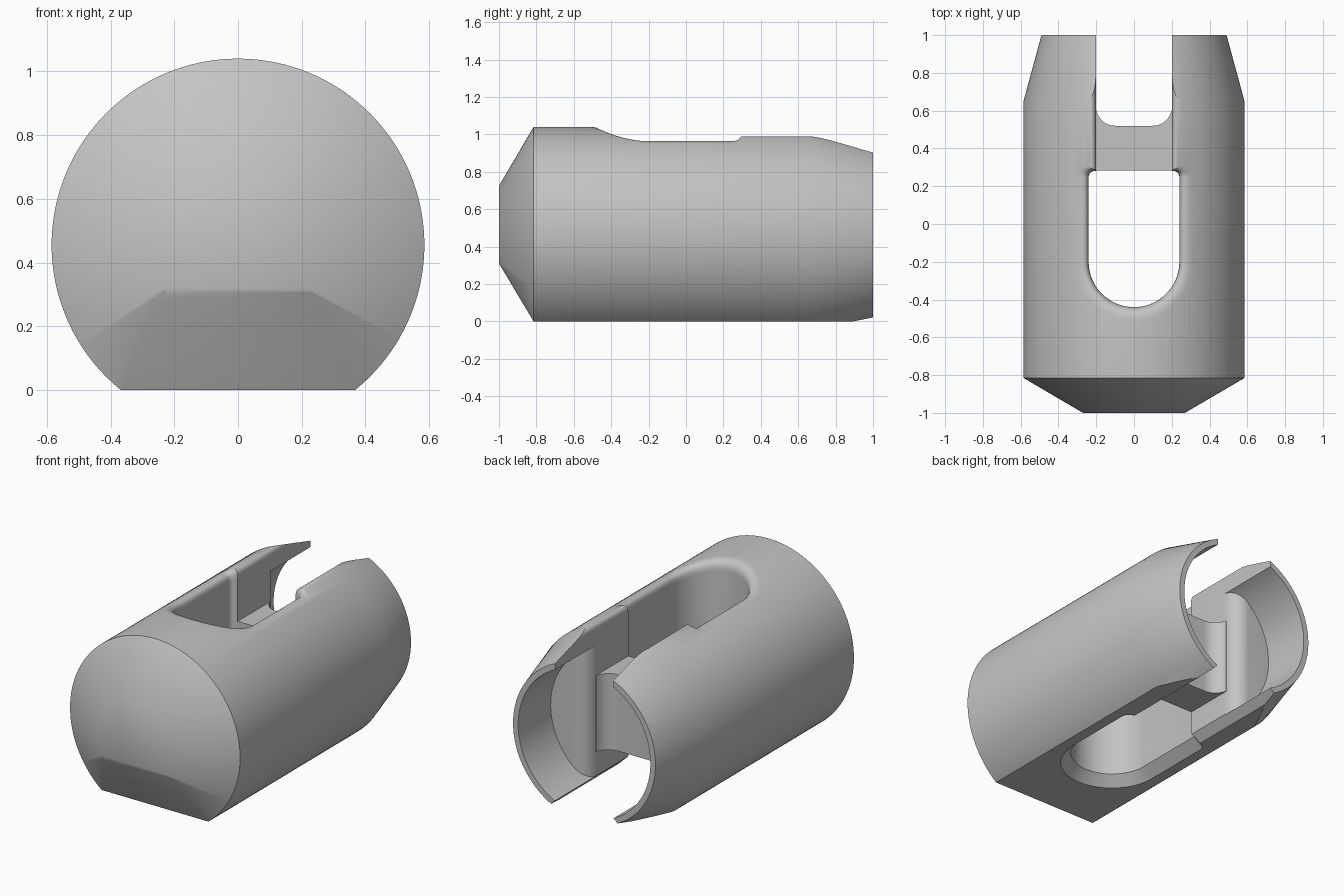
import bpy, bmesh
from math import sin, cos, pi, sqrt

if "Cube" in bpy.data.objects:
    bpy.data.objects.remove(bpy.data.objects["Cube"], do_unlink=True)

R, AXIS = 0.585, 0.455          # barrel radius and height of its axis

metal = bpy.data.materials.new("plain_grey")
metal.use_nodes = True
grey = (0.55, 0.55, 0.55, 1)
metal.diffuse_color = grey
metal.node_tree.nodes["Principled BSDF"].inputs["Base Color"].default_value = grey


def loft(name, rings):
    """Closed solid through rings that all have the same point count."""
    bm = bmesh.new()
    loops = [[bm.verts.new(p) for p in ring] for ring in rings]
    n = len(loops[0])
    for a, b in zip(loops, loops[1:]):
        for i in range(n):
            j = (i + 1) % n
            bm.faces.new((a[i], a[j], b[j], b[i]))
    bm.faces.new(loops[0])
    bm.faces.new(loops[-1])
    bmesh.ops.recalc_face_normals(bm, faces=bm.faces)
    mesh = bpy.data.meshes.new(name)
    bm.to_mesh(mesh)
    bm.free()
    mesh.materials.append(metal)
    obj = bpy.data.objects.new(name, mesh)
    bpy.context.collection.objects.link(obj)
    return obj


def lathe(name, stations, n=144):
    return loft(name, [[(r * cos(2 * pi * i / n), y, AXIS + r * sin(2 * pi * i / n))
                        for i in range(n)] for y, r in stations])


def prism(name, outline, z0, z1):
    return loft(name, [[(x, y, z) for x, y in outline] for z in (z0, z1)])


def combine(obj, tool, operation="DIFFERENCE"):
    """Apply a boolean and discard the tool."""
    tool.hide_render = True
    mod = obj.modifiers.new("cut", "BOOLEAN")
    mod.operation, mod.solver, mod.object = operation, "EXACT", tool
    bpy.ops.object.select_all(action="DESELECT")
    bpy.context.view_layer.objects.active = obj
    obj.select_set(True)
    bpy.ops.object.modifier_apply(modifier=mod.name)
    bpy.data.objects.remove(tool, do_unlink=True)


def arc(cx, cy, rx, ry, a0, a1, n):
    return [(cx + rx * cos(pi * (a0 + (a1 - a0) * i / n) / 180),
             cy + ry * sin(pi * (a0 + (a1 - a0) * i / n) / 180)) for i in range(n + 1)]


def surface(x):
    return AXIS + sqrt(R * R - x * x)


def opening(name, outline, fillet, chamfer=0.06, steps=8):
    """Upright cutter with a bottom chamfer and a fillet that follows the barrel."""
    inner, outer = outline(0), outline(fillet)
    rings = [[(x, y, -0.1) for x, y in outline(chamfer + 0.1)],
             [(x, y, chamfer) for x, y in inner]]
    for k in range(steps + 1):
        t = k / steps
        ring = []
        for (xi, yi), (xo, yo) in zip(inner, outer):
            zi, zo = surface(xi), surface(xo)
            z = (1 - t) ** 2 * (zi - fillet) + 2 * t * (1 - t) * zi + t * t * zo
            ring.append((xi + (xo - xi) * t * t, yi + (yo - yi) * t * t, z))
        rings.append(ring)
    rings.append([(x, y, 1.4) for x, y in outer])
    return loft(name, rings)


def hole_outline(o):
    c = 0.03
    return (arc(0, -0.2, 0.24 + o, 0.24 + o, 180, 360, 48)
            + arc(0.24 - c, 0.28 - c, c + o, c + o / 2, 0, 90, 8)
            + arc(c - 0.24, 0.28 - c, c + o, c + o / 2, 90, 180, 8))


def slot_outline(o):
    w = 0.2 + o
    return [(-w, 0.26), (w, 0.26), (w, 1.3), (-w, 1.3)]


# Barrel with a conical nose and a tapered tail
body = lathe("barrel_body", [(-1, 0.27), (-0.815, R), (0.65, R), (1, 0.49)])

# Flat underside, rising along the nose
side = [(-1.2, 0.645), (-0.815, 0), (1.2, 0), (1.2, -0.5), (-1.2, -0.5)]
combine(body, loft("underside_cutter", [[(x, y, z) for y, z in side] for x in (-1, 1)]))

# Rounded through hole and open tail slot
combine(body, opening("hole_cutter", hole_outline, 0.07))
combine(body, opening("slot_cutter", slot_outline, 0.055, 0.05))

# Tail bore, its floor rounding over into the slot
bore = lathe("bore_cutter", [(0.5, 0.455), (1.3, 0.455)])
half = [(0.19, 0.5), (0.199, 0.57)] + arc(0.3, 0.58, 0.1, 0.1, 180, 90, 10) + [(0.6, 0.68), (0.6, 1.4)]
mouth = half + [(-x, y) for x, y in reversed(half)]
combine(bore, prism("bore_mouth", mouth, -0.5, 1.5), "INTERSECT")
combine(body, bore)

# Web joining the two tail arms, with filleted back corners
right = [(0.225, 0.282), (0.225, 0.58), (0.2, 0.6)] + arc(0.1, 0.62, 0.1, 0.1, -12, -90, 8)
web = prism("cross_web", right + [(-x, y) for x, y in reversed(right)], 0.2, 0.675)

# Smooth shading with crisp edges
for obj in (body, web):
    bpy.ops.object.select_all(action="DESELECT")
    bpy.context.view_layer.objects.active = obj
    obj.select_set(True)
    bpy.ops.object.shade_smooth_by_angle(angle=pi / 7)

# Soft blend over the nose
mesh = body.data
for edge in mesh.edges:
    if any(mesh.vertices[v].co.y < -0.99 for v in edge.vertices):
        edge.use_edge_sharp = False
